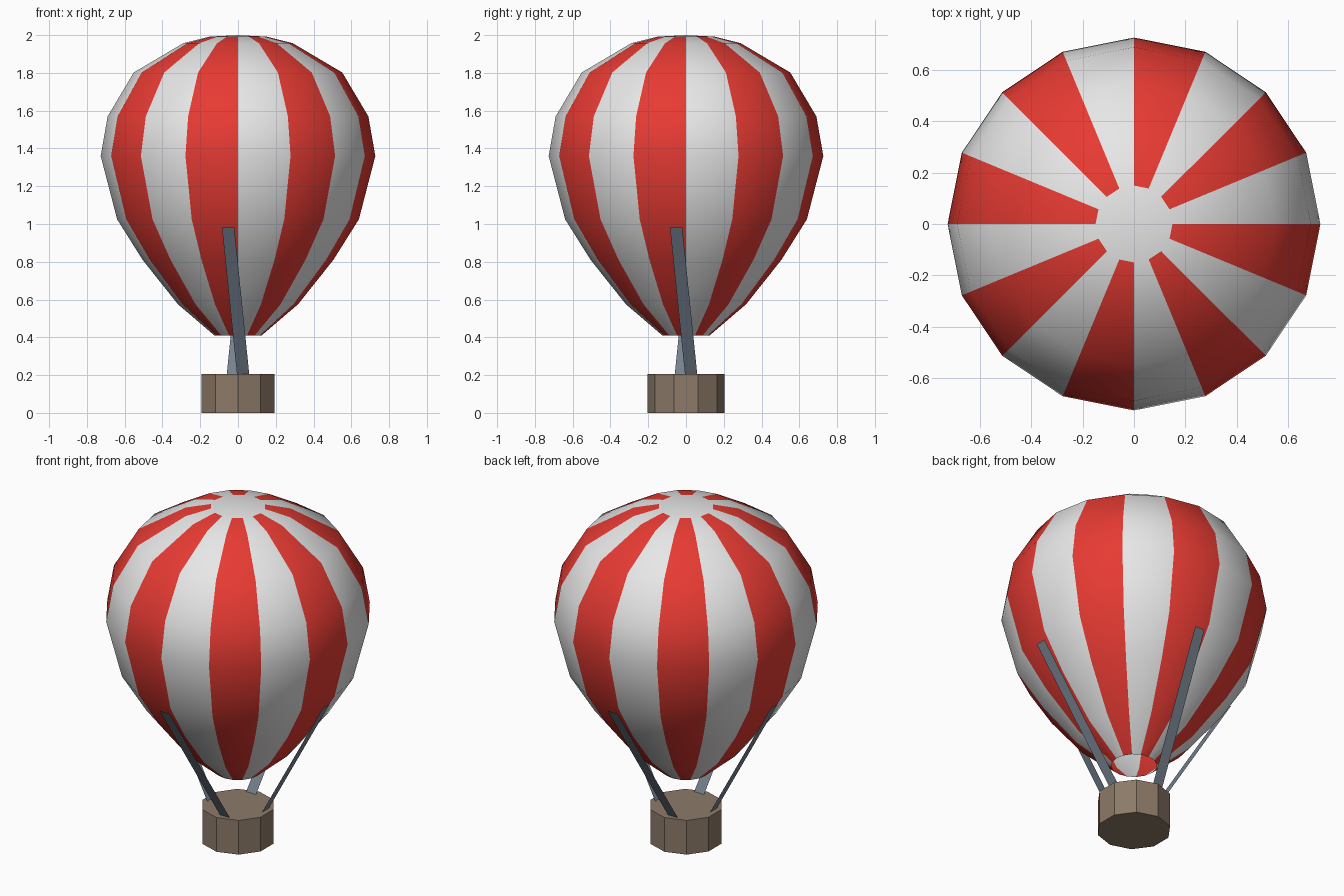
import bpy, bmesh, math

if "Cube" in bpy.data.objects:
    bpy.data.objects.remove(bpy.data.objects["Cube"])


def material(name, rgb):
    lin = [(c / 255 / 12.92) if c < 11 else ((c / 255 + 0.055) / 1.055) ** 2.4 for c in rgb]
    m = bpy.data.materials.new(name)
    m.diffuse_color = (*lin, 1)
    m.use_nodes = True
    m.node_tree.nodes["Principled BSDF"].inputs["Base Color"].default_value = m.diffuse_color
    return m


WHITE = material("white cloth", (238, 238, 238))
RED = material("red cloth", (240, 61, 53))
BROWN = material("basket brown", (140, 122, 104))
GREY = material("strap grey", (118, 130, 143))


def make_object(name, bm, mats):
    me = bpy.data.meshes.new(name)
    bm.to_mesh(me)
    bm.free()
    for m in mats:
        me.materials.append(m)
    ob = bpy.data.objects.new(name, me)
    bpy.context.collection.objects.link(ob)
    return ob


# Balloon envelope: 16-sided lathe, open mouth, alternate gores red
SIDES = 16
PROFILE = [(0.125, 0.41), (0.318, 0.575), (0.505, 0.81), (0.64, 1.025), (0.727, 1.36),
           (0.69, 1.57), (0.552, 1.802), (0.29, 1.957), (0.15, 1.992)]
bm = bmesh.new()
rings = []
for r, z in PROFILE:
    rings.append([bm.verts.new((r * math.cos(math.tau * k / SIDES),
                                r * math.sin(math.tau * k / SIDES), z)) for k in range(SIDES)])
for low, high in zip(rings, rings[1:]):
    for k in range(SIDES):
        n = (k + 1) % SIDES
        f = bm.faces.new((low[k], low[n], high[n], high[k]))
        f.material_index = k % 2
        f.smooth = True
# White crown
crown = bm.verts.new((0, 0, 2.0))
for k in range(SIDES):
    f = bm.faces.new((rings[-1][k], rings[-1][(k + 1) % SIDES], crown))
    f.smooth = True
make_object("balloon_envelope", bm, [WHITE, RED])

# Basket: closed ten-sided drum with a corner on the y axis
bpy.ops.mesh.primitive_cylinder_add(vertices=10, radius=0.203, depth=0.205, location=(0, 0, 0.1025))
basket = bpy.context.object
basket.name = "basket"
basket.data.materials.append(BROWN)

# Four flat straps, leaning sideways, repeated around the axis
for i, side in enumerate(("front", "right", "back", "left")):
    bm = bmesh.new()
    corners = [(-0.005, -0.16, 0.2), (0.06, -0.16, 0.2), (-0.02, -0.622, 0.982), (-0.085, -0.622, 0.982)]
    bm.faces.new([bm.verts.new(c) for c in corners])
    strap = make_object(side + "_strap", bm, [GREY])
    strap.rotation_euler.z = i * math.pi / 2
